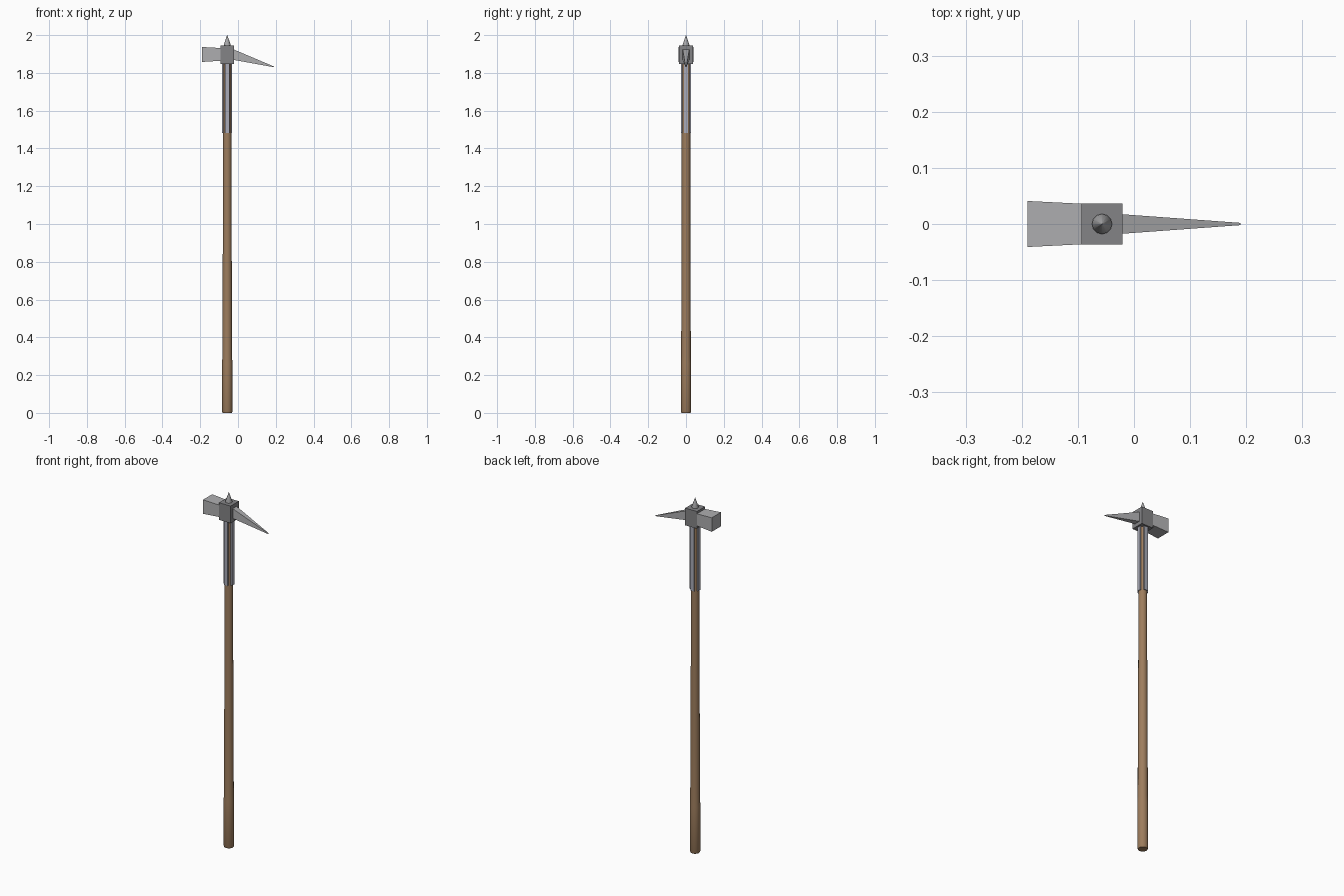
import bpy, bmesh, math

if "Cube" in bpy.data.objects:
    bpy.data.objects.remove(bpy.data.objects["Cube"])

AX = -0.057  # x of the shaft axis


def material(name, rgb):
    m = bpy.data.materials.new(name)
    m.diffuse_color = (*rgb, 1)
    m.use_nodes = True
    m.node_tree.nodes["Principled BSDF"].inputs["Base Color"].default_value = m.diffuse_color
    return m


WOOD = material("brown wood", (0.34, 0.205, 0.11))
DARK = material("dark steel", (0.23, 0.23, 0.24))
STEEL = material("light steel", (0.43, 0.43, 0.44))
STRAP = material("blue grey steel", (0.40, 0.41, 0.48))


def finish(name, bm, mat, smooth=False):
    bmesh.ops.recalc_face_normals(bm, faces=bm.faces[:])
    mesh = bpy.data.meshes.new(name)
    bm.to_mesh(mesh)
    bm.free()
    mesh.materials.append(mat)
    ob = bpy.data.objects.new(name, mesh)
    bpy.context.collection.objects.link(ob)
    if smooth:
        bpy.ops.object.select_all(action='DESELECT')
        bpy.context.view_layer.objects.active = ob
        ob.select_set(True)
        bpy.ops.object.shade_smooth_by_angle(angle=math.radians(35))
    return ob


def loft(name, rings, mat, smooth=False):
    """Skin a list of matching point rings and cap both ends."""
    bm = bmesh.new()
    loops = [[bm.verts.new(p) for p in r] for r in rings]
    n = len(loops[0])
    for a, b in zip(loops, loops[1:]):
        for i in range(n):
            j = (i + 1) % n
            bm.faces.new((a[i], a[j], b[j], b[i]))
    bm.faces.new(loops[0])
    bm.faces.new(loops[-1])
    return finish(name, bm, mat, smooth)


def circle(r, z, n=16):
    return [(AX + r * math.cos(2 * math.pi * i / n),
             r * math.sin(2 * math.pi * i / n), z) for i in range(n)]


def rect_x(x, hy, z0, z1):
    return [(x, -hy, z0), (x, hy, z0), (x, hy, z1), (x, -hy, z1)]


def rect_z(z, cx, cy, hx, hy):
    return [(cx - hx, cy - hy, z), (cx + hx, cy - hy, z),
            (cx + hx, cy + hy, z), (cx - hx, cy + hy, z)]


# Wooden shaft with a slightly thicker grip end
loft("shaft", [circle(r, z) for r, z in (
    (0.024, 0), (0.0275, 0.008), (0.0275, 0.26), (0.0255, 0.30),
    (0.0245, 0.68), (0.0225, 1.1), (0.0225, 1.87))], WOOD, True)

# Four steel straps down the shaft below the head
for i in range(4):
    c, s = round(math.cos(i * math.pi / 2)), round(math.sin(i * math.pi / 2))
    hx, hy = (0.006, 0.011) if c else (0.011, 0.006)
    loft(f"strap_{i + 1}", [rect_z(z, AX + 0.0205 * c, 0.0205 * s, hx, hy)
                            for z in (1.483, 1.86)], STRAP)

# Central socket block
loft("head_block", [rect_z(z, AX, 0, 0.0365, 0.0365)
                    for z in (1.848, 1.945)], DARK)

# Flaring hammer and drooping beak
loft("hammer", [rect_x(-0.19, 0.041, 1.858, 1.937),
                rect_x(-0.08, 0.0355, 1.865, 1.931)], STEEL)
loft("beak", [rect_x(-0.03, 0.018, 1.870, 1.927),
              rect_x(0.19, 0.002, 1.830, 1.834)], STEEL)

# Top spike
loft("top_spike", [circle(r, z, 12) for r, z in (
    (0.016, 1.94), (0.018, 1.949), (0.0005, 2.0))], STEEL, True)
